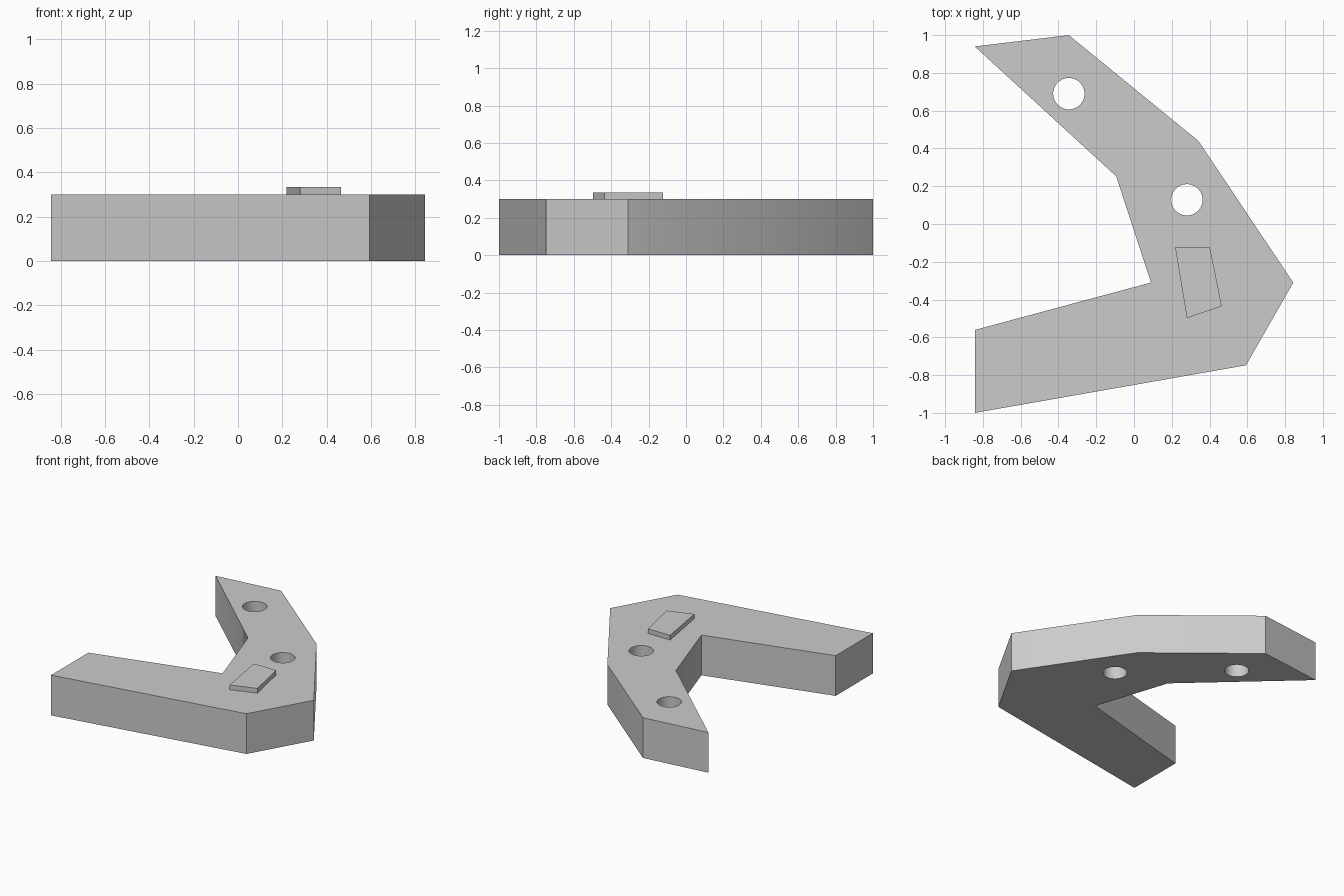
import bpy
import bmesh

cube = bpy.data.objects.get("Cube")
if cube:
    bpy.data.objects.remove(cube, do_unlink=True)

THICKNESS = 0.30
PLATE_TOP = 0.335
HOLE_RADIUS = 0.083

grey = bpy.data.materials.new("light grey")
grey.use_nodes = True
grey.diffuse_color = (0.6, 0.6, 0.6, 1)
grey.node_tree.nodes["Principled BSDF"].inputs["Base Color"].default_value = grey.diffuse_color


def add_object(name, bm):
    mesh = bpy.data.meshes.new(name)
    bm.to_mesh(mesh)
    bm.free()
    mesh.materials.append(grey)
    obj = bpy.data.objects.new(name, mesh)
    bpy.context.collection.objects.link(obj)
    return obj


def prism(name, outline, bottom, top):
    """Extrude a flat outline upward."""
    bm = bmesh.new()
    base = bm.faces.new([bm.verts.new((x, y, bottom)) for x, y in outline])
    result = bmesh.ops.extrude_face_region(bm, geom=[base], use_keep_orig=True)
    raised = [g for g in result["geom"] if isinstance(g, bmesh.types.BMVert)]
    bmesh.ops.translate(bm, verts=raised, vec=(0, 0, top - bottom))
    bmesh.ops.recalc_face_normals(bm, faces=bm.faces)
    return add_object(name, bm)


# Angled bracket body
body = prism("bracket_body", [
    (-0.843, -1.0), (0.593, -0.748), (0.843, -0.31), (0.341, 0.44),
    (-0.345, 1.0), (-0.843, 0.94), (-0.094, 0.252), (0.09, -0.31),
    (-0.843, -0.561),
], 0, THICKNESS)

# Two round through holes
for x, y in [(-0.345, 0.69), (0.28, 0.128)]:
    bm = bmesh.new()
    bmesh.ops.create_cone(bm, cap_ends=True, segments=48, radius1=HOLE_RADIUS,
                          radius2=HOLE_RADIUS, depth=1)
    bmesh.ops.translate(bm, verts=bm.verts, vec=(x, y, THICKNESS / 2))
    cutter = add_object("hole_cutter", bm)
    cutter.hide_render = True
    cut = body.modifiers.new("hole", 'BOOLEAN')
    cut.operation = 'DIFFERENCE'
    cut.solver = 'EXACT'
    cut.object = cutter
    bpy.context.view_layer.objects.active = body
    bpy.ops.object.modifier_apply(modifier=cut.name)
    bpy.data.objects.remove(cutter, do_unlink=True)

# Smooth hole walls, crisp edges
bpy.ops.object.select_all(action='DESELECT')
body.select_set(True)
bpy.context.view_layer.objects.active = body
bpy.ops.object.shade_smooth_by_angle()

# Raised four-sided pad
prism("raised_pad", [
    (0.218, -0.124), (0.402, -0.124), (0.465, -0.435), (0.28, -0.498),
], THICKNESS, PLATE_TOP)
